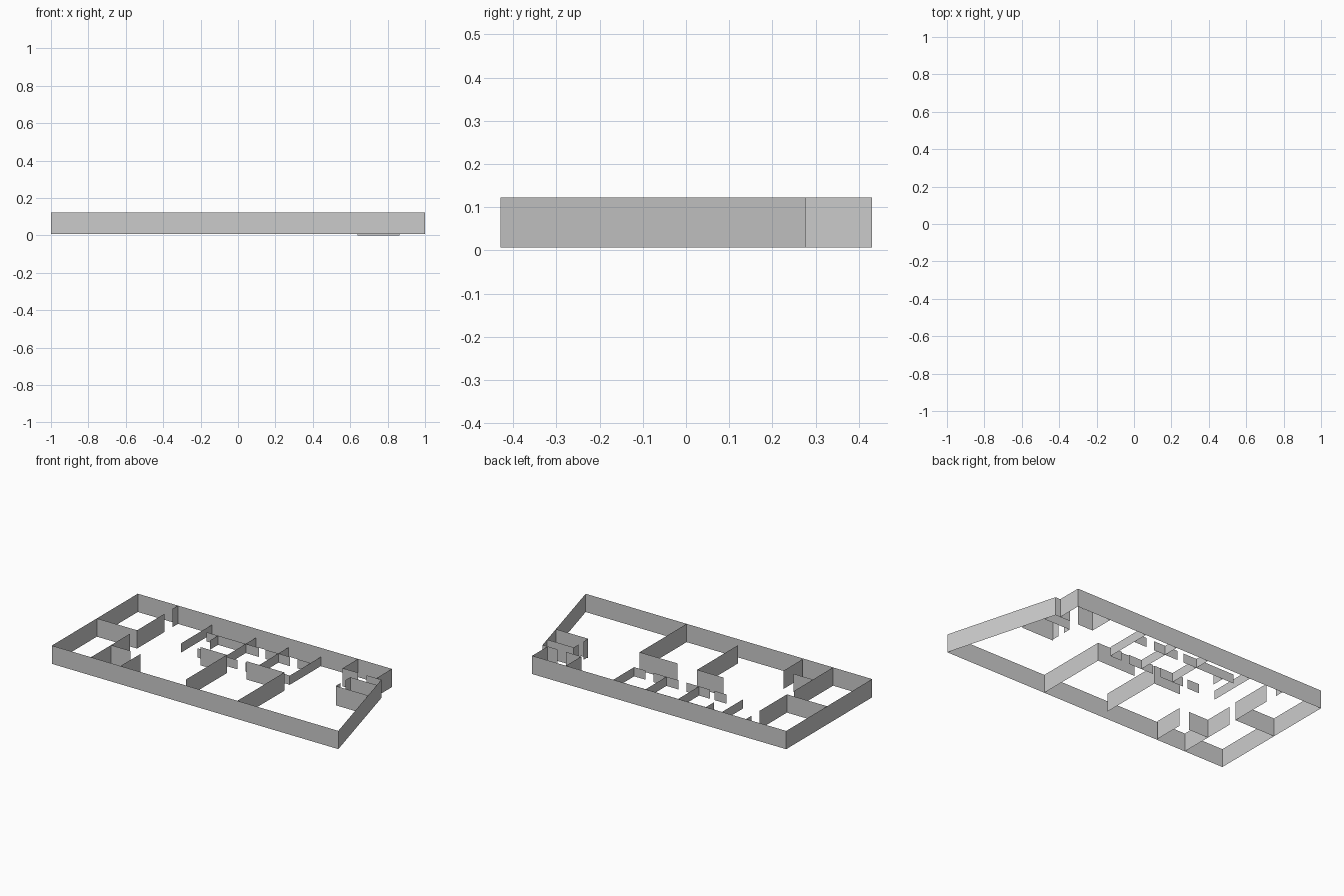
import bpy, bmesh

Z0, FULL, LOW = 0.007, 0.122, 0.065   # wall base, full height, low partition height


def wall(name, runs, top=FULL, base=Z0):
    """Paper-thin upright walls; each run is a polyline of plan points."""
    bm = bmesh.new()
    for run in runs:
        for (x1, y1), (x2, y2) in zip(run, run[1:]):
            bm.faces.new([bm.verts.new(p) for p in (
                (x1, y1, base), (x2, y2, base), (x2, y2, top), (x1, y1, top))])
    bmesh.ops.remove_doubles(bm, verts=bm.verts, dist=1e-5)
    mesh = bpy.data.meshes.new(name)
    bm.to_mesh(mesh)
    bm.free()
    obj = bpy.data.objects.new(name, mesh)
    bpy.context.collection.objects.link(obj)
    return obj


# Outer shell with the slanted right end
wall("outer_wall", [[(0.70, 0.277), (0.805, 0.277), (1.0, -0.43), (-1.0, -0.424),
                     (-1.0, 0.431), (0.77, 0.431), (0.77, 0.277)]])

# Left rooms
wall("left_room_walls", [
    [(-1.0, 0.024), (-0.72, 0.024), (-0.72, 0.295)],
    [(-0.72, 0.375), (-0.72, 0.431)],
    [(-0.727, -0.035), (-0.727, -0.424)],
    [(-0.727, -0.225), (-0.59, -0.225)],
    [(-0.521, -0.225), (-0.521, -0.415)],
])

# Middle rooms
wall("middle_room_walls", [
    [(-0.295, 0.046), (-0.11, 0.046), (-0.11, -0.36)],
    [(0.03, 0.04), (0.295, 0.04), (0.295, -0.424)],
])

# Low partitions along the back: cross walls, then corridor walls with door gaps
wall("low_cross_partitions",
     [[(x, 0.431), (x, 0.122)] for x in (-0.483, -0.177, 0.05, 0.275)]
     + [[(-0.37, 0.33), (-0.37, 0.25)]], LOW)
wall("low_back_partitions",
     [[(a, 0.33), (b, 0.33)] for a, b in ((-0.45, -0.085), (-0.04, 0.13), (0.185, 0.275))], LOW)
wall("low_front_partitions",
     [[(a, 0.123), (b, 0.123)] for a, b in
      ((-0.37, -0.285), (-0.255, -0.09), (-0.035, 0.14), (0.195, 0.275))], LOW)

# Right rooms
wall("right_room_walls", [
    [(0.535, 0.431), (0.535, 0.278), (0.64, 0.278)],
    [(0.825, 0.203), (0.64, 0.203), (0.64, 0.155)],
    [(0.64, 0.105), (0.64, 0.06)],
])
wall("right_divider_wall", [[(0.64, 0.059), (0.863, 0.059)]], FULL, 0.0)
